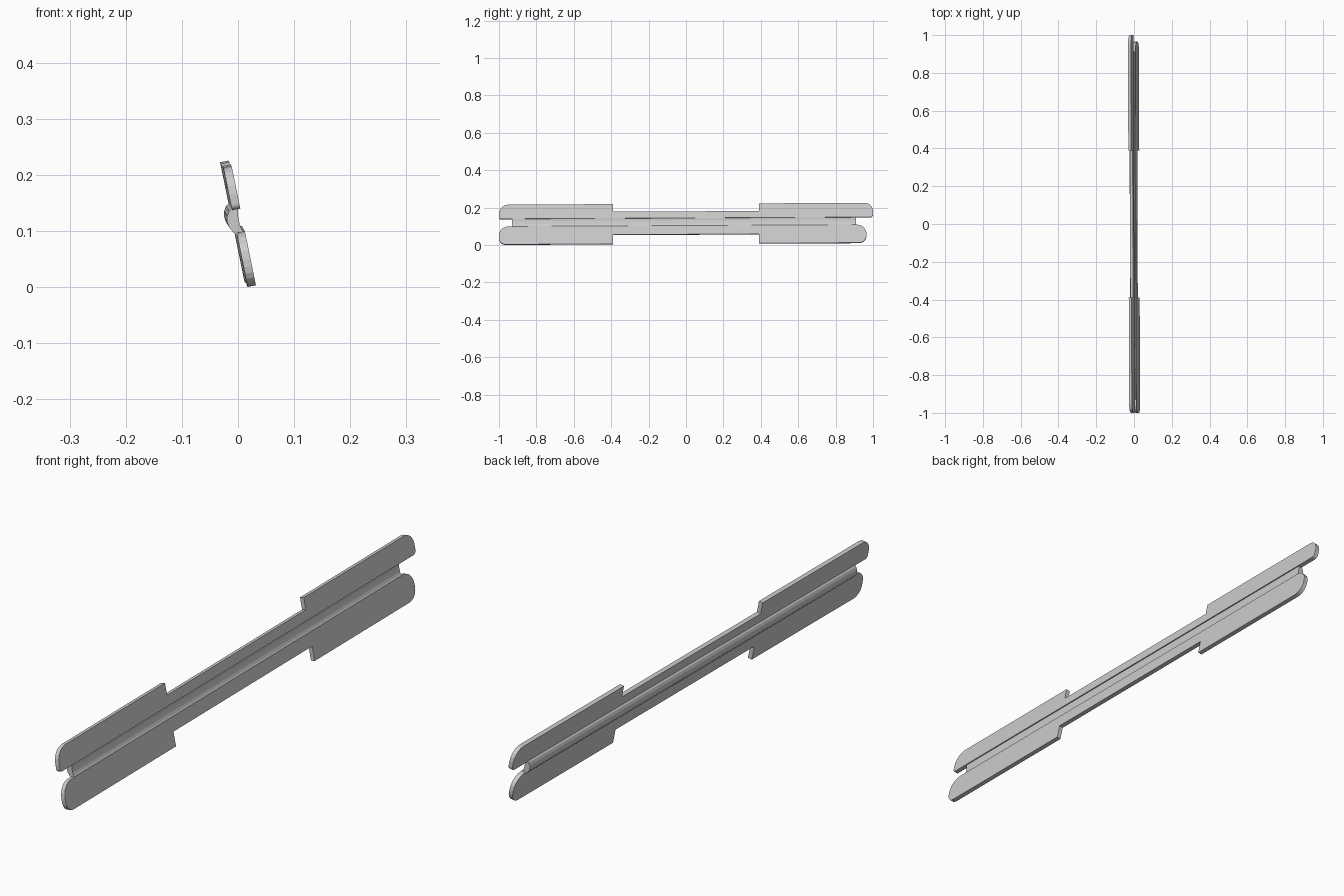
import bpy, bmesh, math
from mathutils import Vector

if "Cube" in bpy.data.objects:
    bpy.data.objects.remove(bpy.data.objects["Cube"])

TILT = math.radians(11.5)
C, S = math.cos(TILT), math.sin(TILT)


def place(n, y, w):
    """Leaning frame: n across the thickness, y along the bar, w up the plate."""
    return Vector((n * C - w * S - 0.003 * y, y, n * S + w * C + 0.005 * y + 0.113))


def prism(name, ring_a, ring_b):
    bm = bmesh.new()
    a = [bm.verts.new(p) for p in ring_a]
    b = [bm.verts.new(p) for p in ring_b]
    bm.faces.new(a)
    bm.faces.new(b[::-1])
    for i in range(len(a)):
        j = (i + 1) % len(a)
        bm.faces.new((a[i], b[i], b[j], a[j]))
    bmesh.ops.recalc_face_normals(bm, faces=bm.faces[:])
    mesh = bpy.data.meshes.new(name)
    bm.to_mesh(mesh)
    bm.free()
    ob = bpy.data.objects.new(name, mesh)
    bpy.context.collection.objects.link(ob)
    return ob


def rounded(corners, steps=5):
    """Outline from (y, w, radius) corners, right angles only."""
    pts = []
    for i, (y, w, r) in enumerate(corners):
        p = Vector((y, w))
        if r == 0:
            pts.append(p)
            continue
        d0 = (Vector(corners[i - 1][:2]) - p).normalized()
        d1 = (Vector(corners[(i + 1) % len(corners)][:2]) - p).normalized()
        centre = p + (d0 + d1) * r
        for k in range(steps + 1):
            t = k / steps * math.pi / 2
            pts.append(centre - d1 * r * math.cos(t) - d0 * r * math.sin(t))
    return pts


def plate(name, corners, half=0.0075):
    pts = rounded(corners)
    return prism(name, [place(-half, p.x, p.y) for p in pts],
                 [place(half, p.x, p.y) for p in pts])


# Upper plate with narrowed waist
plate("upper_plate", [
    (-1, 0.031, 0.01), (1, 0.031, 0.015), (1, 0.1085, 0.045), (0.39, 0.1085, 0),
    (0.39, 0.067, 0), (-0.39, 0.067, 0), (-0.39, 0.1085, 0), (-1, 0.1085, 0.05)])

# Lower plate, slightly shorter at the back
plate("lower_plate", [
    (-1, -0.010, 0.05), (0.965, -0.010, 0.05), (0.965, -0.1085, 0.04), (0.39, -0.1085, 0),
    (0.39, -0.058, 0), (-0.39, -0.058, 0), (-0.39, -0.1085, 0), (-1, -0.1085, 0.035)])

# Central spine: ridge on the left, shallow groove on the right
spine = [(0.007, 0.034), (0.003, 0.030), (0.001, 0.020), (0.001, 0.003),
         (0.003, -0.007), (0.007, -0.012), (-0.007, -0.016), (-0.014, -0.007),
         (-0.019, 0.003), (-0.020, 0.012), (-0.018, 0.022), (-0.013, 0.030),
         (-0.007, 0.034)]
prism("spine", [place(n, -0.93, w) for n, w in spine],
      [place(n, 0.91, w) for n, w in spine])
